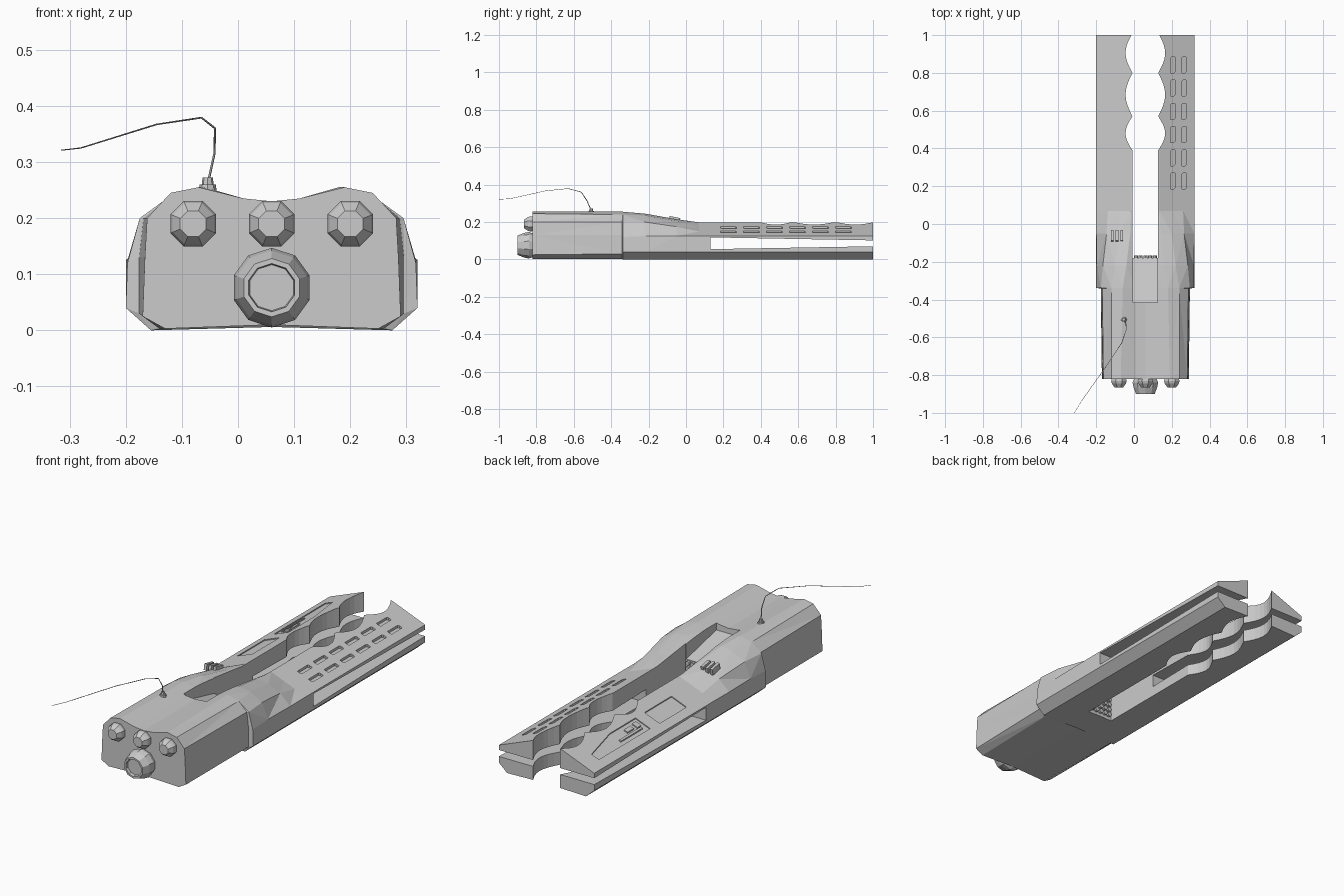
import bpy, bmesh, math
from mathutils import Matrix, Vector

if "Cube" in bpy.data.objects:
    bpy.data.objects.remove(bpy.data.objects["Cube"])

CX = 0.06  # hull symmetry axis


def make(name, bm, tri=False):
    bmesh.ops.recalc_face_normals(bm, faces=bm.faces)
    if tri:
        bmesh.ops.triangulate(bm, faces=bm.faces)
    me = bpy.data.meshes.new(name)
    bm.to_mesh(me)
    bm.free()
    ob = bpy.data.objects.new(name, me)
    bpy.context.collection.objects.link(ob)
    return ob


def add_loft(bm, rings, closed_ends=True):
    """Skin a list of equal-length closed rings."""
    vs = [[bm.verts.new(p) for p in r] for r in rings]
    n = len(vs[0])
    for a, b in zip(vs, vs[1:]):
        for i in range(n):
            bm.faces.new((a[i], a[(i + 1) % n], b[(i + 1) % n], b[i]))
    if closed_ends:
        bm.faces.new(vs[0])
        bm.faces.new(vs[-1])


def cut(target, cutter):
    m = target.modifiers.new("cut", 'BOOLEAN')
    m.operation = 'DIFFERENCE'
    m.solver = 'EXACT'
    m.object = cutter
    bpy.context.view_layer.update()
    dg = bpy.context.evaluated_depsgraph_get()
    me = bpy.data.meshes.new_from_object(target.evaluated_get(dg))
    target.modifiers.clear()
    target.data = me
    bpy.data.objects.remove(cutter)


def top(x):
    """Height of the sloping upper face of the prongs."""
    return 0.2 - 0.074 * (abs(x - CX) - 0.07) / 0.19


def add_slab(bm, pts, low, high):
    """Outline in plan, extruded between offsets from the sloping face."""
    add_loft(bm, [[(x, y, top(x) + h) for x, y in pts] for h in (low, high)])


def rect(x0, x1, y0, y1):
    return [(x0, y0), (x1, y0), (x1, y1), (x0, y1)]


# Hull and both prongs: half cross-sections (u, z) along y, mirrored about CX
nose = [(0, .23), (.05, .235), (.13, .255), (.18, .245), (.222, .2),
        (.226, .13), (.23, .025), (.19, .003), (0, .01)]
nose_end = [(0, .23), (.05, .235), (.12, .255), (.18, .24), (.228, .2),
            (.236, .13), (.236, .03), (.2, .003), (0, .01)]
tail = [(.26, .04), (.215, .0), (0, .006)]
arm_top = [(0, .2), (.05, .2), (.075, top(CX + .075)), (.14, top(CX + .14)),
           (.2, top(CX + .2)), (.26, .126)]
sections = [
    (-.82, nose),
    (-.342, nose_end),
    (-.338, [(0, .23), (.05, .235), (.12, .255), (.18, .24), (.235, .2), (.257, .12)] + tail),
    (-.22, [(0, .22), (.05, .225), (.10, .245), (.16, .235), (.225, .2), (.257, .125)] + tail),
    (-.05, [(0, .2), (.05, .205), (.08, .215), (.14, .205), (.205, .175), (.26, .125)] + tail),
    (.07, arm_top + tail),
    (1.0, arm_top + tail)]
rings = []
for y, half in sections:
    rings.append([(CX + u, y, z) for u, z in half] +
                 [(CX - u, y, z) for u, z in half[-2:0:-1]])
bm = bmesh.new()
add_loft(bm, rings)
hull = make("hull", bm, True)

# Central slot with scalloped inner edges
edge = [(.068, -.18), (.068, .39)]
for y0, y1 in ((.39, .57), (.57, .8), (.8, 1.01)):
    for i in range(1, 9):
        t = i / 8
        edge.append((.068 + .037 * math.sin(math.pi * t), y0 + (y1 - y0) * t))
edge.append((.068, 1.1))
plan = [(CX + u, y) for u, y in edge] + [(CX - u, y) for u, y in reversed(edge)]
bm = bmesh.new()
add_loft(bm, [[(x, y, z) for x, y in plan] for z in (-.1, .4)])
cut(hull, make("slot_cutter", bm))

# Gap splitting each prong into upper and lower blades
gap = [(.13, .055), (1.1, .072), (1.1, .1), (.13, .118)]
bm = bmesh.new()
add_loft(bm, [[(x, y, z) for y, z in gap] for x in (-.5, .6)])
cut(hull, make("gap_cutter", bm))

# Sloping bay behind the slot
bay = [(-.42, .3), (-.415, .205), (-.175, .15), (-.15, .3)]
bm = bmesh.new()
add_loft(bm, [[(x, y, z) for y, z in bay] for x in (CX - .065, CX + .065)])
cut(hull, make("bay_cutter", bm))

# Two rows of grooves on one prong, shallow panels on the other
bm = bmesh.new()
for i in range(6):
    y = .185 + i * .123
    for x in (.205, .265):
        c = .006
        add_slab(bm, [(x - .011, y), (x + .011 - c, y), (x + .011, y + c), (x + .011, y + .085),
                      (x - .011 + c, y + .085), (x - .011, y + .085 - c)], -.012, .05)
add_slab(bm, [(-.155, .5), (-.075, .5), (-.075, .7), (-.115, .9), (-.155, .9)], -.005, .05)
add_slab(bm, rect(-.157, -.075, .22, .43), -.005, .05)
cut(hull, make("panel_cutter", bm))

# Small raised blocks inside the panel
bm = bmesh.new()
for x0, x1, y0, y1 in ((-.12, -.09, .52, .55), (-.115, -.095, .57, .62), (-.135, -.125, .53, .70)):
    add_slab(bm, rect(x0, x1, y0, y1), -.01, .001)
make("panel_blocks", bm)

# Shoulder vents
bm = bmesh.new()
for x in (-.115, -.09, -.065):
    m = Matrix.Translation((x, -.062, .212)) @ Matrix.Rotation(-.2, 4, 'X')
    bmesh.ops.create_cube(bm, size=1, matrix=m @ Matrix.Diagonal((.014, .058, .03, 1)))
make("shoulder_vents", bm)

# Pipe cluster on the end wall of the slot
bm = bmesh.new()
for i in range(5):
    for j in range(5):
        m = Matrix.Translation((CX + (i - 2) * .025, -.182, .03 + j * .027)) @ Matrix.Rotation(math.pi / 2, 4, 'X')
        bmesh.ops.create_cone(bm, cap_ends=True, segments=8, radius1=.011, radius2=.011, depth=.03, matrix=m)
make("pipe_cluster", bm)


# Thrusters: faceted rings turned about the y axis
def thruster(name, x, z, profile, n):
    bm = bmesh.new()
    add_loft(bm, [[(x + r * math.cos(2 * math.pi * (i + .5) / n), -.82 - d,
                    z + r * math.sin(2 * math.pi * (i + .5) / n)) for i in range(n)]
                  for r, d in profile])
    make(name, bm)


for k, x in enumerate((-.08, .06, .20)):
    thruster(f"small_thruster_{k + 1}", x, .19,
             [(.04, -.01), (.044, .012), (.04, .025), (.025, .045)], 8)
thruster("main_thruster", .06, .076,
         [(.06, -.01), (.071, .02), (.066, .045), (.052, .08), (.043, .08), (.041, .065)], 10)

# Antenna mount and bent wire
bm = bmesh.new()
for r, z0, z1 in ((.017, .24, .26), (.011, .255, .272)):
    bmesh.ops.create_cone(bm, cap_ends=True, segments=8, radius1=r, radius2=r * .85, depth=z1 - z0,
                          matrix=Matrix.Translation((-.054, -.507, (z0 + z1) / 2)))
make("antenna_mount", bm)

path = [(-.053, -.508, .265), (-.042, -.53, .315), (-.041, -.56, .36), (-.065, -.63, .379),
        (-.145, -.75, .367), (-.28, -.94, .325), (-.315, -1.0, .321)]
cu = bpy.data.curves.new("antenna_wire", 'CURVE')
cu.dimensions = '3D'
cu.bevel_depth = .0025
cu.bevel_resolution = 0
cu.use_fill_caps = True
sp = cu.splines.new('POLY')
sp.points.add(len(path) - 1)
for i, (pt, p) in enumerate(zip(sp.points, path)):
    pt.co = (*p, 1)
    pt.radius = 1 - .1 * i
bpy.context.collection.objects.link(bpy.data.objects.new("antenna_wire", cu))
